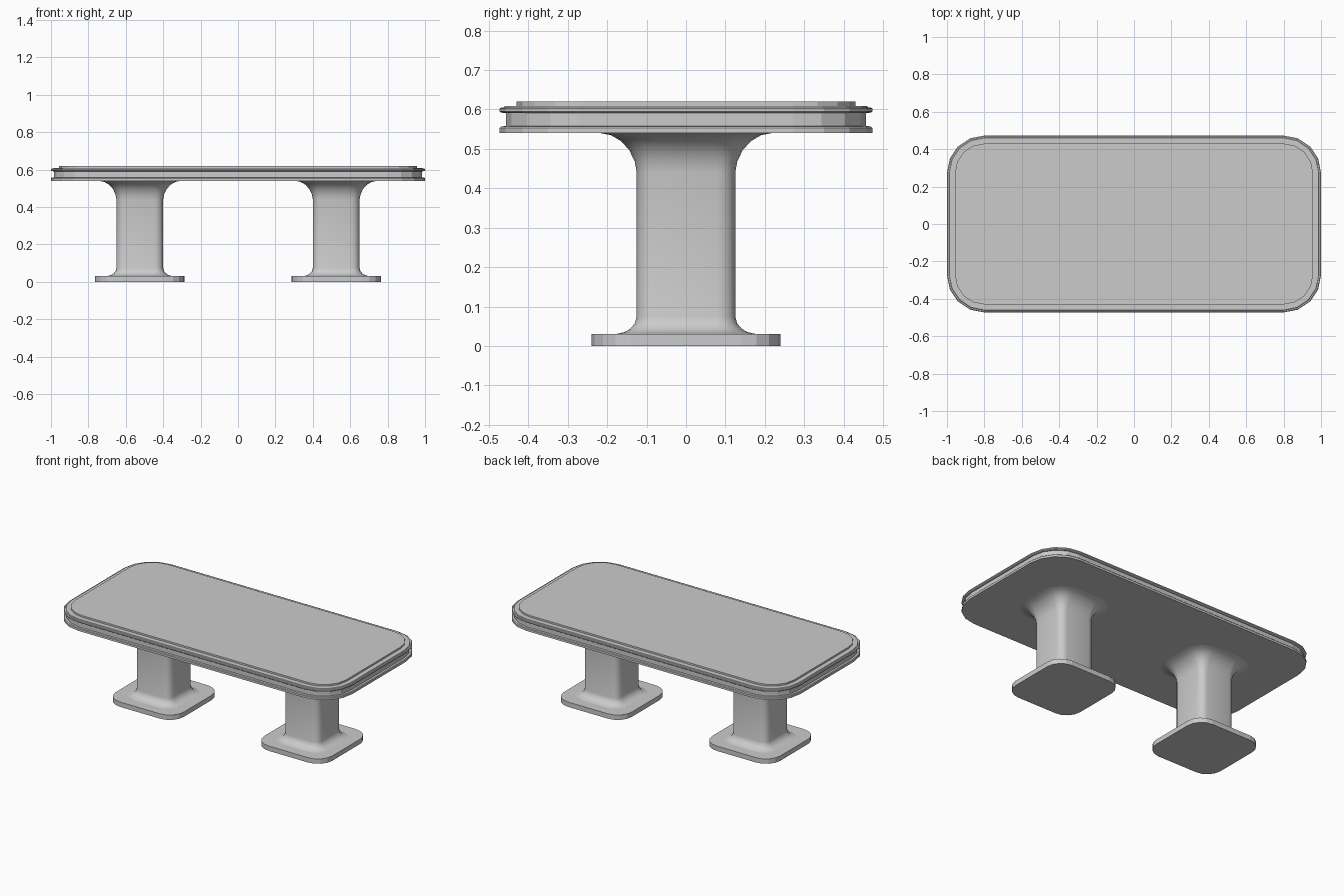
import bpy, bmesh
from math import sin, cos, pi

if "Cube" in bpy.data.objects:
    bpy.data.objects.remove(bpy.data.objects["Cube"])


def rounded_rect(hx, hy, r, z, cx=0, seg=4):
    """Outline of a rounded rectangle at height z."""
    pts = []
    for q, (sx, sy) in enumerate([(1, 1), (-1, 1), (-1, -1), (1, -1)]):
        for i in range(seg + 1):
            a = (q + i / seg) * pi / 2
            pts.append((cx + sx * (hx - r) + r * cos(a),
                        sy * (hy - r) + r * sin(a), z))
    return pts


def loft(name, loops, smooth=35):
    """Skin a stack of equal outlines and cap both ends."""
    bm = bmesh.new()
    rings = [[bm.verts.new(p) for p in loop] for loop in loops]
    n = len(rings[0])
    for a, b in zip(rings, rings[1:]):
        for i in range(n):
            j = (i + 1) % n
            bm.faces.new((a[i], a[j], b[j], b[i]))
    bm.faces.new(rings[0][::-1])
    bm.faces.new(rings[-1])
    mesh = bpy.data.meshes.new(name)
    bm.to_mesh(mesh)
    bm.free()
    ob = bpy.data.objects.new(name, mesh)
    bpy.context.collection.objects.link(ob)
    if smooth:
        bpy.ops.object.select_all(action='DESELECT')
        ob.select_set(True)
        bpy.context.view_layer.objects.active = ob
        bpy.ops.object.shade_smooth_by_angle(angle=smooth * pi / 180)
    return ob


def slab(name, steps):
    """Table layer from (inset, z) steps."""
    loft(name, [rounded_rect(1 - d, 0.473 - d, 0.2 - d, z) for d, z in steps], 0)


# Table top: lower slab, recessed band, rim and raised panel
slab("tabletop", [(0, 0.54), (0, 0.553), (0.004, 0.557), (0.016, 0.558),
                  (0.016, 0.591), (0.004, 0.592), (0, 0.595), (0, 0.602),
                  (0.004, 0.605), (0.011, 0.605), (0.013, 0.609),
                  (0.043, 0.609), (0.043, 0.62)])

# Pedestal legs: flared column on a rounded foot plate
flare = [(0.050, 0.031), (0.032, 0.035), (0.017, 0.043), (0.005, 0.057),
         (0, 0.075), (0, 0.44), (0.005, 0.468), (0.019, 0.497),
         (0.040, 0.520), (0.066, 0.535), (0.098, 0.541)]
for side, cx in (("left", -0.525), ("right", 0.525)):
    loft(side + "_foot", [rounded_rect(0.24, 0.24, 0.1, z, cx)
                          for z in (0, 0.031)], 0)
    loft(side + "_column", [rounded_rect(0.125 + d, 0.125 + d, 0.045 + d, z, cx)
                            for d, z in flare])
